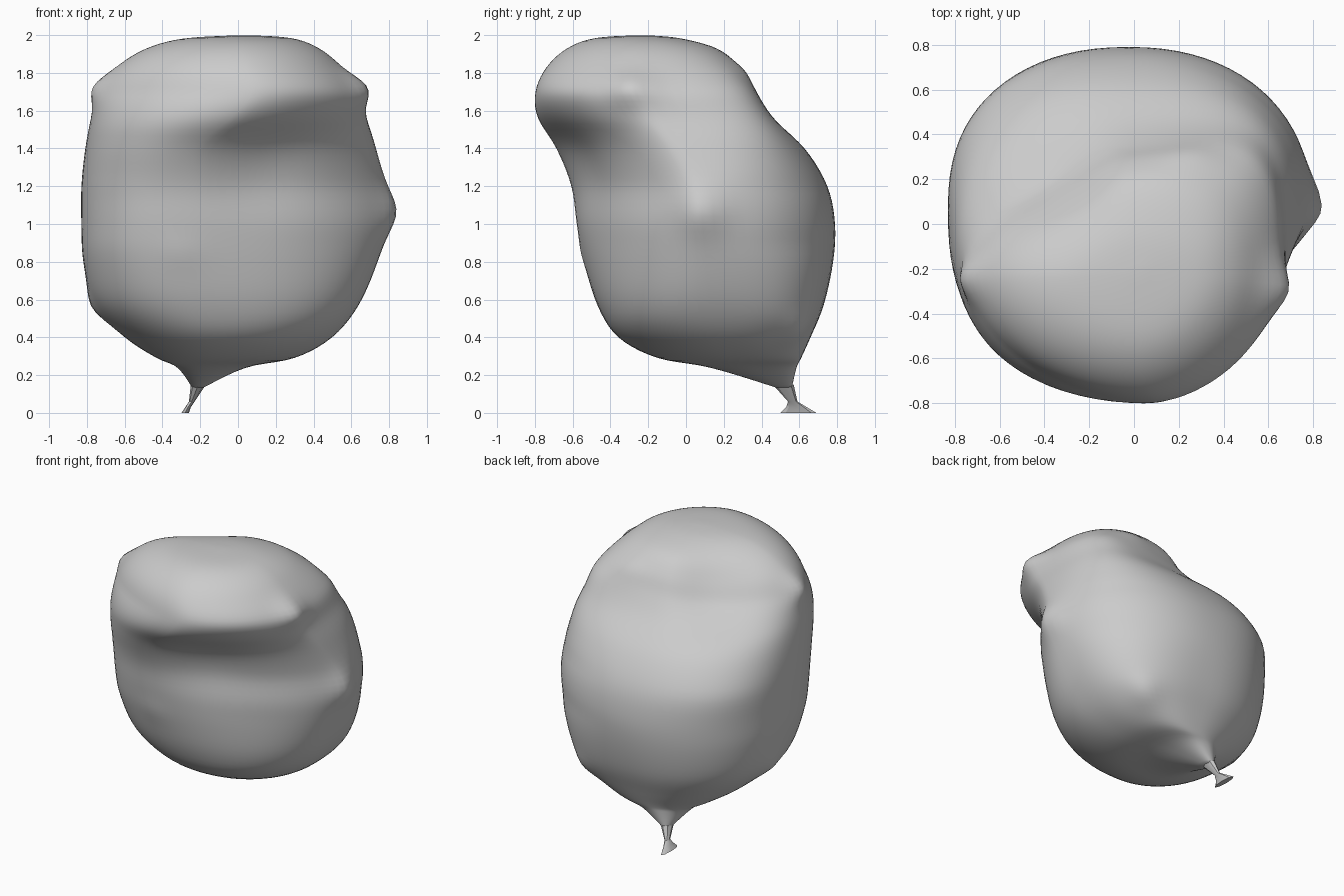
import bpy, bmesh, math
from mathutils import Vector

default_cube = bpy.data.objects.get("Cube")
if default_cube:
    bpy.data.objects.remove(default_cube, do_unlink=True)

SIDES = 80     # points around each ring
STEPS = 5      # rings between two sections

# Horizontal sections, top to bottom:
# height, left, right, front, back, x of front bulge, y of widest line
body_sections = [
    (2.0, 0.0, 0.04, -0.24, -0.2, 0.02, -0.22),
    (1.985, -0.3, 0.28, -0.48, -0.02, 0.02, -0.23),
    (1.93, -0.5, 0.43, -0.63, 0.18, 0.02, -0.23),
    (1.83, -0.65, 0.55, -0.74, 0.29, 0.04, -0.23),
    (1.7, -0.74, 0.65, -0.8, 0.36, 0.08, -0.24),
    (1.56, -0.78, 0.68, -0.79, 0.46, -0.03, -0.17),
    (1.4, -0.81, 0.73, -0.69, 0.63, -0.22, -0.05),
    (1.2, -0.83, 0.78, -0.61, 0.75, -0.25, 0.06),
    (1.0, -0.83, 0.79, -0.58, 0.79, -0.25, 0.08),
    (0.8, -0.82, 0.74, -0.54, 0.78, -0.25, 0.1),
    (0.57, -0.76, 0.64, -0.47, 0.73, -0.2, 0.12),
    (0.4, -0.6, 0.5, -0.36, 0.66, -0.12, 0.18),
    (0.29, -0.43, 0.3, -0.15, 0.61, -0.12, 0.25),
    (0.24, -0.32, 0.04, 0.13, 0.585, -0.17, 0.38),
    (0.13, -0.24, -0.19, 0.49, 0.56, -0.21, 0.52),
]
# Fullness of each corner by height:
# height, then front -x, front +x, back -x, back +x
corner_fullness = [
    (2.0, 1.9, 1.8, 1.6, 2.4),
    (1.7, 1.8, 1.75, 1.75, 3.0),
    (1.5, 2.2, 1.5, 2.2, 2.8),
    (1.2, 2.6, 1.55, 2.4, 2.2),
    (0.9, 2.6, 1.75, 2.2, 2.2),
    (0.5, 2.3, 2.2, 2.1, 3.0),
    (0.13, 2.0, 2.0, 2.0, 2.2),
]
# Tail sections: height, left, right, front, back
tail_sections = [
    (0.15, -0.25, -0.17, 0.46, 0.57),
    (0.06, -0.26, -0.23, 0.54, 0.59),
    (0.03, -0.28, -0.25, 0.53, 0.64),
    (0.0, -0.3, -0.26, 0.5, 0.69),
]
# Local bumps and hollows: centre, push direction, amount, radius
pinches = [
    ((0.79, 0.08, 1.07), (1, 0, 0), 0.055, 0.12),
    ((0.65, -0.3, 1.73), (1, 0, 0.1), 0.06, 0.1),
    ((-0.73, -0.24, 1.73), (-1, 0, 0), 0.05, 0.09),
    ((-0.75, 0.1, 0.56), (-1, 0, -0.2), 0.03, 0.09),
    ((-0.3, -0.53, 0.85), (0, -1, 0), 0.012, 0.08),
    ((0.15, -0.6, 1.3), (0, 1, 0), 0.04, 0.26),
    ((0.25, 0.33, 1.8), (0, 1, 1), 0.02, 0.1),
    ((0.4, 0.6, 0.43), (1, 1, -0.5), 0.03, 0.1),
    ((-0.38, 0.2, 1.8), (1, -1, -1), 0.1, 0.3),
    ((0.5, 0.34, 1.65), (1, 1, 0.5), 0.07, 0.27),
]


def smooth_rows(rows):
    """Catmull-Rom interpolation down the list of sections."""
    result = []
    for i in range(len(rows) - 1):
        before, a = rows[max(i - 1, 0)], rows[i]
        b, after = rows[i + 1], rows[min(i + 2, len(rows) - 1)]
        for k in range(STEPS):
            t = k / STEPS
            result.append([
                q + t / 2 * (r - p + t * (2*p - 5*q + 4*r - s + t * (3*(q - r) + s - p)))
                for p, q, r, s in zip(before, a, b, after)])
    result.append(list(rows[-1]))
    return result


def fullness_at(z):
    for upper, lower in zip(corner_fullness, corner_fullness[1:]):
        if z >= lower[0]:
            break
    t = min(max((upper[0] - z) / (upper[0] - lower[0]), 0), 1)
    return [a + t * (b - a) for a, b in zip(upper[1:], lower[1:])]


def ring_points(row):
    """A closed outline made of four superellipse quarters."""
    z, left, right, front, back, cx_front, cy = row
    fullness = fullness_at(z)
    points = []
    for i in range(SIDES):
        angle = math.tau * i / SIDES
        c, s = math.cos(angle), math.sin(angle)
        cx = cx_front if s < 0 else (left + right) / 2
        power = fullness[(c > 0) + 2 * (s > 0)]
        width = right - cx if c > 0 else cx - left
        depth = back - cy if s > 0 else cy - front
        x = cx + math.copysign(abs(c) ** (2 / power), c) * width
        y = cy + math.copysign(abs(s) ** (2 / power), s) * depth
        points.append(Vector((x, y, z)))
    return points


def pinch(point):
    moved = point.copy()
    for centre, direction, amount, radius in pinches:
        distance = (point - Vector(centre)).length / radius
        moved += Vector(direction).normalized() * amount * math.exp(-distance ** 2)
    return moved


def loft(name, rings, material, smooth_angle):
    bm = bmesh.new()
    loops = [[bm.verts.new(p) for p in ring] for ring in rings]
    for upper, lower in zip(loops, loops[1:]):
        n = len(upper)
        for i in range(n):
            j = (i + 1) % n
            bm.faces.new((upper[i], lower[i], lower[j], upper[j]))
    bm.faces.new(loops[0])
    bm.faces.new(loops[-1][::-1])
    bmesh.ops.recalc_face_normals(bm, faces=bm.faces)
    mesh = bpy.data.meshes.new(name)
    bm.to_mesh(mesh)
    bm.free()
    mesh.materials.append(material)
    obj = bpy.data.objects.new(name, mesh)
    bpy.context.collection.objects.link(obj)
    bpy.ops.object.select_all(action='DESELECT')
    obj.select_set(True)
    bpy.context.view_layer.objects.active = obj
    bpy.ops.object.shade_smooth_by_angle(angle=math.radians(smooth_angle))
    return obj


grey = bpy.data.materials.new("light_grey")
grey.use_nodes = True
colour = (0.6, 0.6, 0.6, 1)
grey.diffuse_color = colour
grey.node_tree.nodes["Principled BSDF"].inputs["Base Color"].default_value = colour

# Soft lumpy body
body_rings = [[pinch(p) for p in ring_points(row)] for row in smooth_rows(body_sections)]
body = loft("body", body_rings, grey, 60)

# Gentle smoothing that rounds off the section lines
soften = body.modifiers.new("soften", 'SMOOTH')
soften.factor = 0.5
soften.iterations = 4

# Thin flared tail under the body
tail_rings = []
for z, left, right, front, back in tail_sections:
    cx, cy = (left + right) / 2, (front + back) / 2
    tail_rings.append([
        Vector((cx + math.cos(a) * (right - left) / 2, cy + math.sin(a) * (back - front) / 2, z))
        for a in (math.tau * i / 8 for i in range(8))])
loft("tail", tail_rings, grey, 30)
